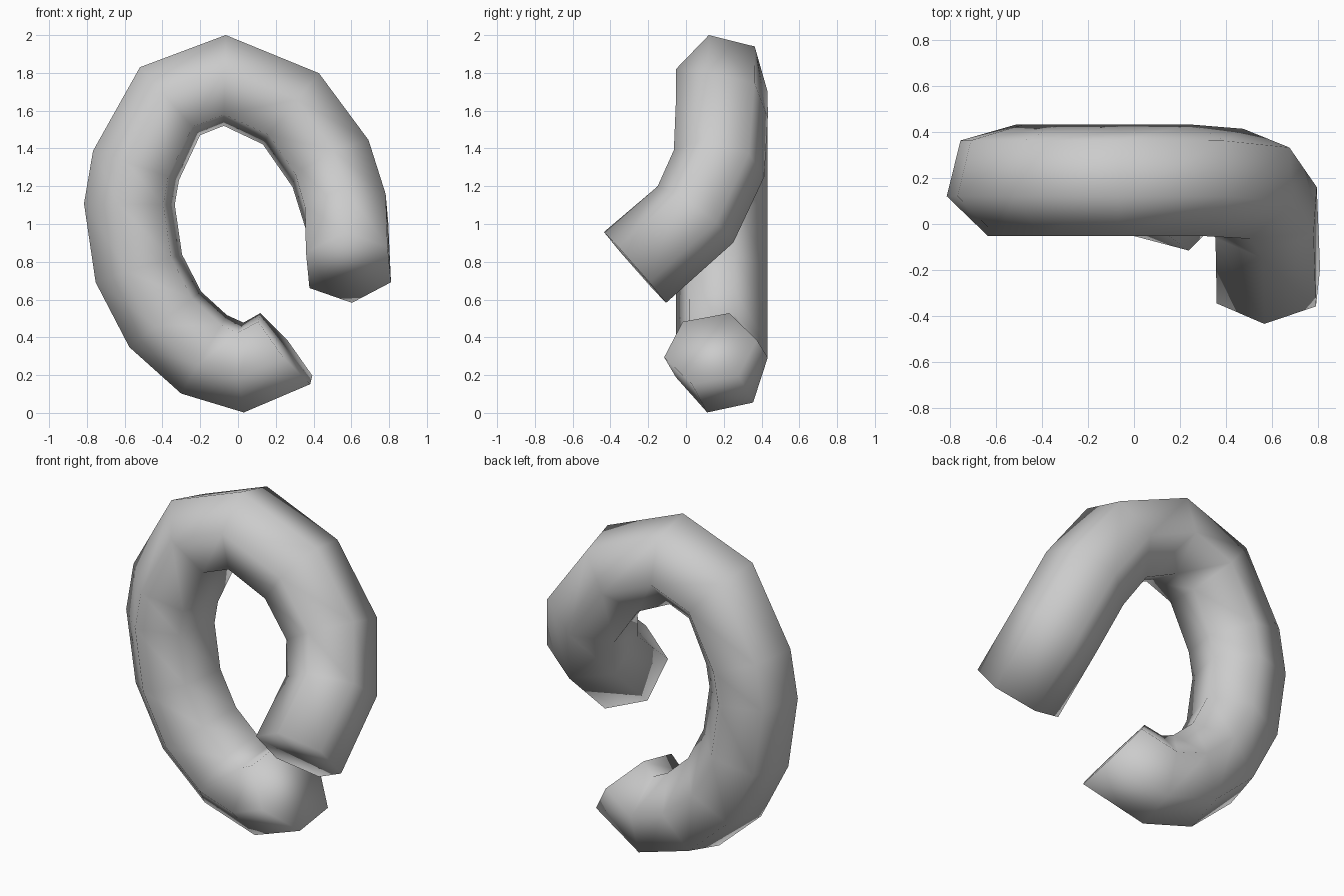
import bpy, bmesh
from math import cos, sin, radians
from mathutils import Vector

if "Cube" in bpy.data.objects:
    bpy.data.objects.remove(bpy.data.objects["Cube"])

SIDES, RADIUS, ROLL = 6, 0.25, -16

# Centre line of the open coil, from the lower tip round to the front tip
path = [Vector(p) for p in (
    (0.25, 0.13, 0.34), (0.03, 0.19, 0.24), (-0.18, 0.19, 0.31),
    (-0.385, 0.19, 0.495), (-0.525, 0.19, 0.765), (-0.575, 0.19, 1.105),
    (-0.54, 0.19, 1.31), (-0.36, 0.19, 1.65), (-0.07, 0.19, 1.76),
    (0.28, 0.19, 1.61), (0.49, 0.175, 1.32), (0.575, 0.05, 1.05),
    (0.585, -0.27, 0.77))]
n = len(path)

# Tangents: averaged inside, tilted cap at the lower tip
steps = [(b - a).normalized() for a, b in zip(path, path[1:])]
tang = [Vector((-0.77, 0.15, -0.62)).normalized()]
tang += [(a + b).normalized() for a, b in zip(steps, steps[1:])]
tang.append(steps[-1])

# Outward directions carried without twist from the crown of the coil
crown = 8
out = [None] * n
out[crown] = Vector((0, 0, 1))
for i in range(crown + 1, n):
    out[i] = tang[i - 1].rotation_difference(tang[i]) @ out[i - 1]
for i in range(crown - 1, -1, -1):
    out[i] = tang[i + 1].rotation_difference(tang[i]) @ out[i + 1]

# Six-sided tube with flat ends
bm = bmesh.new()
rings = []
for c, t, o in zip(path, tang, out):
    o = (o - t * o.dot(t)).normalized()
    b = o.cross(t)
    angles = [radians(ROLL + 360 * k / SIDES) for k in range(SIDES)]
    rings.append([bm.verts.new(c + RADIUS * (cos(a) * o + sin(a) * b)) for a in angles])
for r, s in zip(rings, rings[1:]):
    for k in range(SIDES):
        j = (k + 1) % SIDES
        bm.faces.new((r[k], r[j], s[j], s[k]))
bm.faces.new(rings[0])
bm.faces.new(rings[-1])
bmesh.ops.recalc_face_normals(bm, faces=bm.faces)
for f in bm.faces:
    f.smooth = True

mesh = bpy.data.meshes.new("coiled_tube")
bm.to_mesh(mesh)
bm.free()
tube = bpy.data.objects.new("coiled_tube", mesh)
bpy.context.collection.objects.link(tube)
